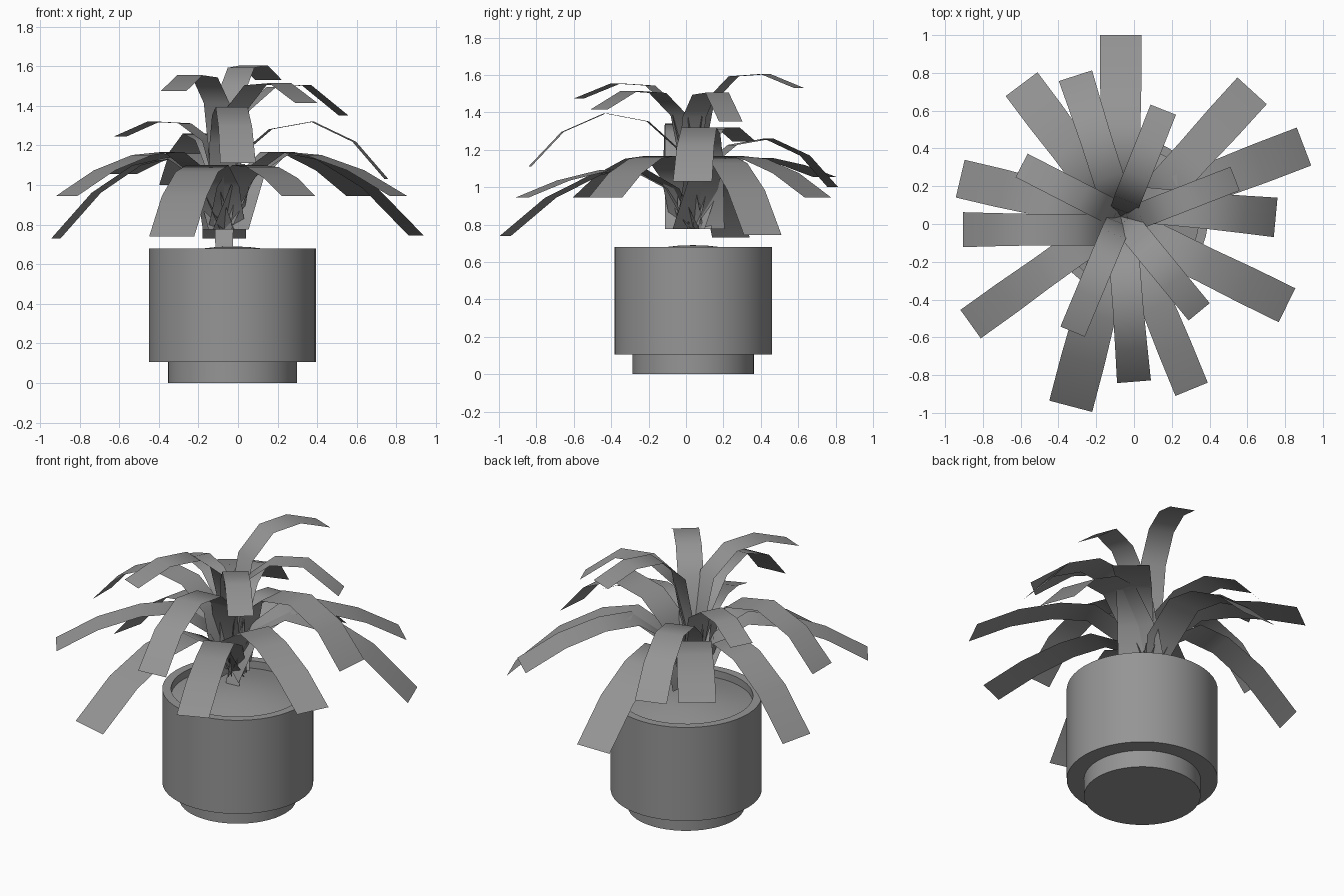
import bpy, bmesh, math
from mathutils import Vector

cube = bpy.data.objects.get("Cube")
if cube:
    bpy.data.objects.remove(cube, do_unlink=True)

GREY = (0.3, 0.3, 0.3, 1.0)
grey = bpy.data.materials.new("plain grey")
grey.use_nodes = True
grey.diffuse_color = GREY
grey.node_tree.nodes["Principled BSDF"].inputs["Base Color"].default_value = GREY

POT_CENTRE = Vector((-0.028, 0.038, 0))
LEAF_CENTRE = Vector((-0.07, 0.04))


def finish(name, bm, angle):
    """Turn a bmesh into a smooth shaded object with sharp creases."""
    mesh = bpy.data.meshes.new(name)
    bm.to_mesh(mesh)
    bm.free()
    mesh.materials.append(grey)
    obj = bpy.data.objects.new(name, mesh)
    bpy.context.collection.objects.link(obj)
    bpy.ops.object.select_all(action='DESELECT')
    obj.select_set(True)
    bpy.context.view_layer.objects.active = obj
    bpy.ops.object.shade_smooth_by_angle(angle=math.radians(angle))
    return obj


def lathe(name, profile, sides=48):
    """Spin a (radius, height) profile about the pot's axis."""
    bm = bmesh.new()
    verts = [bm.verts.new(POT_CENTRE + Vector((r, 0, z))) for r, z in profile]
    edges = [bm.edges.new(pair) for pair in zip(verts, verts[1:])]
    bmesh.ops.spin(bm, geom=verts + edges, cent=POT_CENTRE, axis=(0, 0, 1),
                   angle=math.tau, steps=sides, use_merge=True)
    bmesh.ops.remove_doubles(bm, verts=bm.verts, dist=0.0001)
    bmesh.ops.recalc_face_normals(bm, faces=bm.faces)
    return finish(name, bm, 30)


def leaf(name, shape, root_z, x, y, tip_z, apex_z, width, turn=0):
    """Bent ribbon from the crown to a tip at x, y."""
    tip = Vector((x, y))
    heading = tip - LEAF_CENTRE
    a = math.atan2(heading.y, heading.x) + math.radians(turn)
    heading = Vector((math.cos(a), math.sin(a)))
    side = Vector((-heading.y, heading.x))
    length = (tip - LEAF_CENTRE).dot(heading)
    rise, drop = apex_z - root_z, apex_z - tip_z
    bm = bmesh.new()
    previous = None
    for reach, climb, fall, wide in shape:
        z = root_z + rise * climb - drop * fall
        mid = tip - heading * length * (1 - reach)
        half = side * width * wide / 2
        row = [bm.verts.new((*(mid + s * half), z)) for s in (1, -1)]
        if previous:
            bm.faces.new((previous[0], previous[1], row[1], row[0]))
        previous = row
    return finish(name, bm, 50)


# Pot with recessed foot and rim, and mounded soil
lathe("pot", [(0, 0), (0.325, 0), (0.325, 0.105), (0.421, 0.105),
              (0.421, 0.68), (0.372, 0.68), (0.372, 0.6)])
lathe("soil", [(0.372, 0.635), (0.28, 0.655), (0.17, 0.677), (0.08, 0.687), (0, 0.69)])

# Leaf bends: reach, climb to the apex, fall from the apex, width
LOW = [(0, 0, 0, 0.95), (0.12, 0.65, 0, 0.95), (0.32, 0.97, 0, 0.95),
       (0.52, 1, 0.12, 0.95), (0.76, 1, 0.45, 1), (1, 1, 1, 1)]
STEMMED = [(0, 0, 0, 0.4), (0.03, 0.24, 0, 0.42)] + LOW[1:]
ARCH = [(0, 0, 0, 0.9), (0.1, 0.7, 0, 0.9), (0.28, 0.93, 0, 0.9),
        (0.54, 1, 0, 0.9), (0.8, 1, 0.35, 0.95), (1, 1, 1, 1)]
UPRIGHT = [(0, 0, 0, 0.95), (0.05, 0.45, 0, 0.95), (0.15, 0.82, 0, 1),
           (0.38, 0.985, 0, 1), (0.68, 1, 0, 1), (1, 1, 1, 1)]

# Each tier: bends, root height, leaves
# Each leaf: tip x, tip y, tip height, apex height, width, optional turn
TIERS = {
    "rooted_leaf": (STEMMED, 0.66, [
        (-0.07, 1.0, 0.73, 1.12, 0.22)]),
    "low_leaf": (LOW, 0.775, [
        (0.9, 0.41, 0.745, 1.18, 0.215),
        (-0.335, -0.965, 0.74, 1.11, 0.235),
        (-0.92, 0.24, 0.73, 1.15, 0.205),
        (0.81, -0.43, 0.945, 1.18, 0.2, 2),
        (0.305, -0.875, 0.945, 1.11, 0.185),
        (-0.865, -0.53, 0.945, 1.18, 0.185),
        (0.625, 0.705, 0.945, 1.18, 0.21, 4),
        (-0.595, 0.74, 1.055, 1.17, 0.21)]),
    "arching_leaf": (ARCH, 0.775, [
        (0, -0.835, 1.11, 1.395, 0.18),
        (0.75, 0.035, 1.03, 1.32, 0.21, -5),
        (-0.905, -0.03, 1.055, 1.34, 0.185, -4.8),
        (-0.31, 0.785, 1.0, 1.26, 0.185)]),
    "upright_leaf": (UPRIGHT, 0.775, [
        (0.155, 0.605, 1.53, 1.605, 0.145),
        (0.535, 0.24, 1.35, 1.505, 0.135, 3),
        (0.345, -0.465, 1.415, 1.515, 0.145),
        (-0.325, -0.57, 1.475, 1.555, 0.14),
        (-0.595, 0.31, 1.245, 1.32, 0.14)]),
}
for tier, (shape, root_z, leaves) in TIERS.items():
    for i, spec in enumerate(leaves, 1):
        leaf(f"{tier}_{i}", shape, root_z, *spec)
